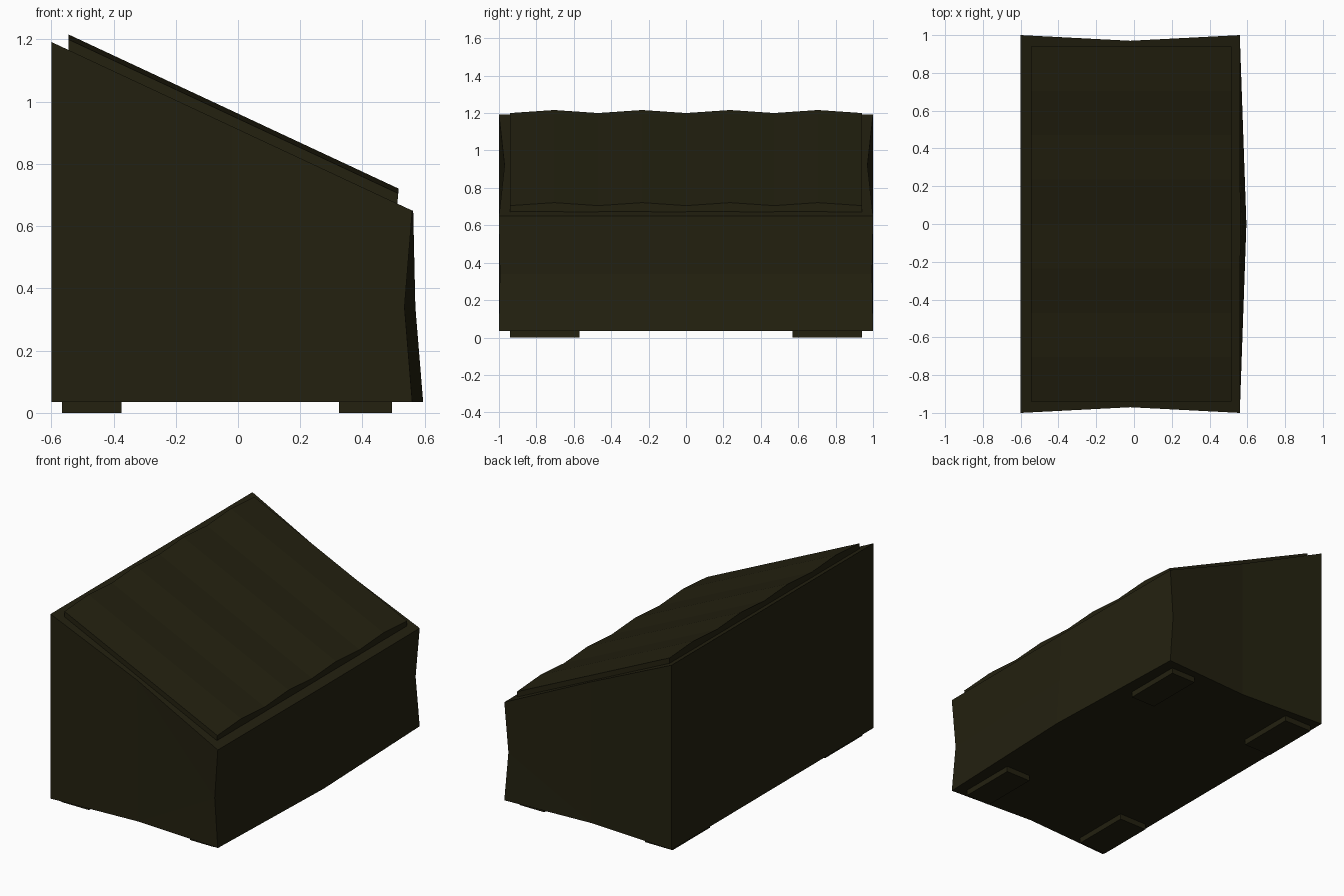
import bpy, bmesh

if "Cube" in bpy.data.objects:
    bpy.data.objects.remove(bpy.data.objects["Cube"])

mat = bpy.data.materials.new("dark olive metal")
mat.diffuse_color = (0.017, 0.015, 0.005, 1)
mat.use_nodes = True
mat.node_tree.nodes["Principled BSDF"].inputs["Base Color"].default_value = mat.diffuse_color


def finish(bm, name):
    bmesh.ops.recalc_face_normals(bm, faces=bm.faces)
    me = bpy.data.meshes.new(name)
    bm.to_mesh(me)
    bm.free()
    me.materials.append(mat)
    ob = bpy.data.objects.new(name, me)
    bpy.context.collection.objects.link(ob)
    return ob


def top_z(x):
    return 1.192 - (x + 0.6) * 0.467


# Body: wedge bin with dented sides and front panel
BASE = 0.035
bm = bmesh.new()
side = {}
for s in (-1, 1):
    pts = [(-0.6, 1, BASE), (-0.02, 0.967, BASE), (0.56, 1, BASE), (0.535, 0.995, 0.34),
           (0.56, 1, 0.65), (-0.02, 0.97, top_z(-0.02)), (-0.6, 1, 1.192)]
    side[s] = [bm.verts.new((x, s * y, z)) for x, y, z in pts]
    v = side[s]
    bm.faces.new((v[0], v[1], v[5], v[6]))
    bm.faces.new((v[1], v[2], v[3]))
    bm.faces.new((v[1], v[3], v[5]))
    bm.faces.new((v[3], v[4], v[5]))
low, mid, high = [bm.verts.new(p) for p in ((0.595, 0, BASE), (0.57, 0, 0.34), (0.563, 0, 0.65))]
a, b = side[-1], side[1]
for v in (a, b):
    bm.faces.new((v[2], low, mid, v[3]))
    bm.faces.new((v[3], mid, high, v[4]))
bm.faces.new((a[0], b[0], b[6], a[6]))
bm.faces.new((a[6], b[6], b[5], a[5]))
bm.faces.new((a[5], b[5], b[4], high, a[4]))
bm.faces.new((a[0], b[0], b[1], a[1]))
bm.faces.new((a[1], b[1], b[2], low, a[2]))
finish(bm, "bin_body")

# Lid: sloping corrugated slab
bm = bmesh.new()
rows = []
for i in range(9):
    y = -0.94 + 0.235 * i
    h = 0.05 if i % 2 else 0.034
    rows.append([bm.verts.new(p) for p in (
        (-0.545, y, top_z(-0.545) - 0.01), (0.511, y, top_z(0.511) - 0.01),
        (0.515, y, top_z(0.515) + h), (-0.545, y, top_z(-0.545) + h))])
for p, q in zip(rows, rows[1:]):
    for k in range(4):
        bm.faces.new((p[k], p[(k + 1) % 4], q[(k + 1) % 4], q[k]))
bm.faces.new(rows[0])
bm.faces.new(rows[-1])
finish(bm, "corrugated_lid")

# Feet: four flat pads
for xn, x0, x1 in (("back", -0.565, -0.375), ("front", 0.325, 0.495)):
    for yn, s in (("left", -1), ("right", 1)):
        bm = bmesh.new()
        bmesh.ops.create_cube(bm, size=1)
        for v in bm.verts:
            v.co = ((x0 + x1) / 2 + v.co.x * (x1 - x0), s * 0.755 + v.co.y * 0.37, 0.019 + v.co.z * 0.038)
        finish(bm, f"{xn}_{yn}_foot")
